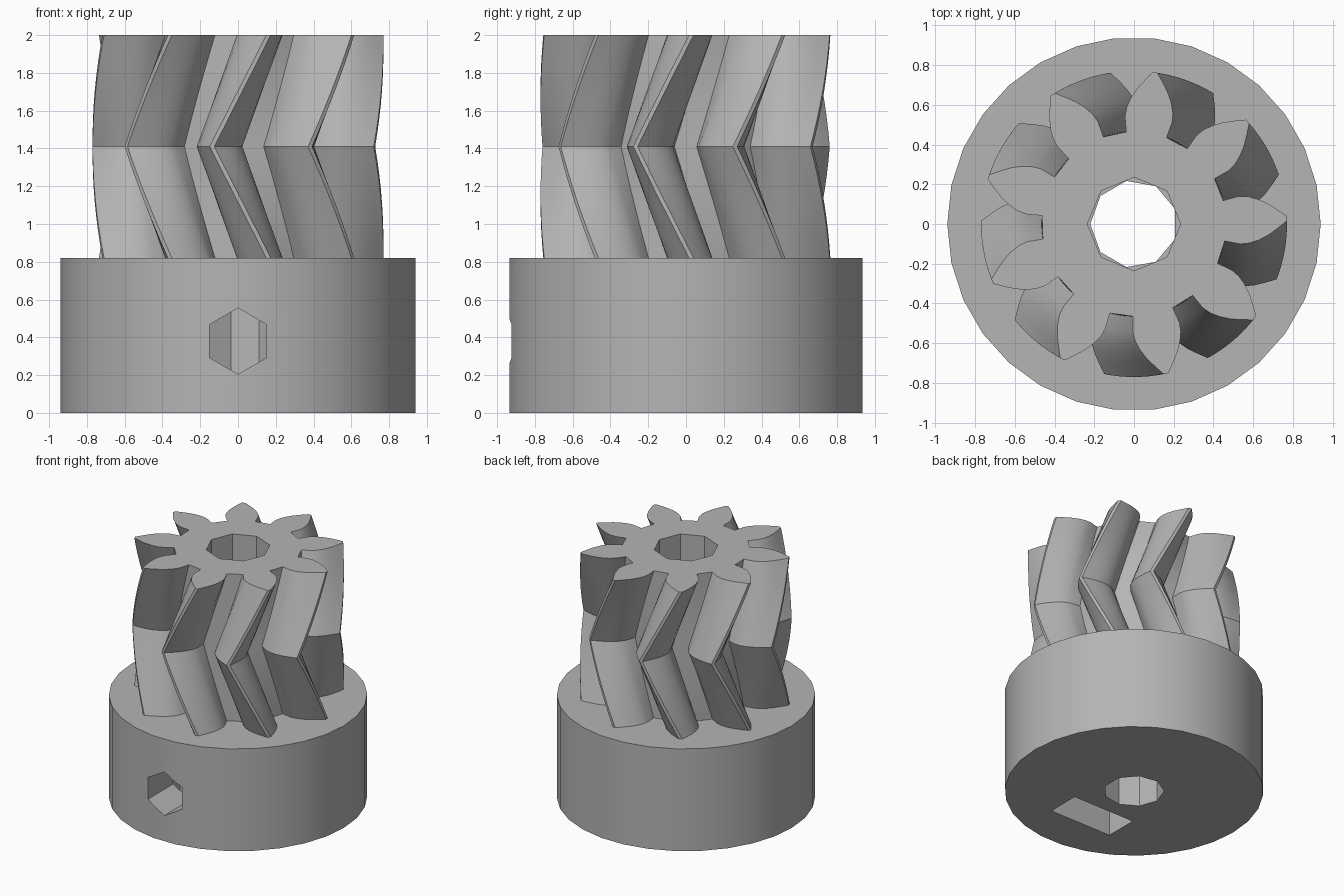
import bpy, bmesh, math
from mathutils import Matrix, Vector

cube = bpy.data.objects.get("Cube")
if cube:
    bpy.data.objects.remove(cube, do_unlink=True)

BASE_TOP, TOP = 0.82, 2.0
TEETH, TWIST, SLICES = 9, math.radians(22.4), 8
ROOT_R, FLANK_R, TIP_R = 0.465, 0.545, 0.77

grey = bpy.data.materials.new("plain grey")
grey.use_nodes = True
colour = (0.46, 0.46, 0.46, 1)
grey.diffuse_color = colour
grey.node_tree.nodes["Principled BSDF"].inputs["Base Color"].default_value = colour


def polygon(sides, radius, start=0):
    return [Vector((radius * math.cos(a), radius * math.sin(a)))
            for a in (math.radians(start) + math.tau * i / sides for i in range(sides))]


def loft(name, outline, layers, matrix=Matrix()):
    """Stack copies of an outline at (height, turn) layers and cap both ends."""
    bm = bmesh.new()
    rings = []
    for z, turn in layers:
        spin = Matrix.Rotation(turn, 2)
        rings.append([bm.verts.new((*(spin @ p), z)) for p in outline])
    for low, high in zip(rings, rings[1:]):
        for i in range(len(low)):
            j = (i + 1) % len(low)
            bm.faces.new((low[i], low[j], high[j], high[i]))
    bm.faces.new(rings[0][::-1])
    bm.faces.new(rings[-1])
    bm.transform(matrix)
    mesh = bpy.data.meshes.new(name)
    bm.to_mesh(mesh)
    bm.free()
    mesh.materials.append(grey)
    obj = bpy.data.objects.new(name, mesh)
    bpy.context.collection.objects.link(obj)
    return obj


def select(obj):
    bpy.ops.object.select_all(action='DESELECT')
    obj.select_set(True)
    bpy.context.view_layer.objects.active = obj


def cut(obj, cutter):
    cutter.hide_render = True
    mod = obj.modifiers.new("cut", 'BOOLEAN')
    mod.operation, mod.solver, mod.object = 'DIFFERENCE', 'EXACT', cutter
    select(obj)
    bpy.ops.object.modifier_apply(modifier=mod.name)
    bpy.data.objects.remove(cutter, do_unlink=True)


def gear_outline():
    """Involute teeth with straight radial feet."""
    root_angle = math.radians(12.7)
    flank = [(ROOT_R, root_angle)]
    for i in range(6):
        r = FLANK_R + (TIP_R - FLANK_R) * i / 5
        t = math.sqrt(max(0, (r / FLANK_R) ** 2 - 1))
        flank.append((r, max(root_angle - t + math.atan(t), math.radians(0.9))))
    tooth = [(r, -a) for r, a in flank] + [(r, a) for r, a in reversed(flank)]
    points = []
    for k in range(TEETH):
        centre = math.radians(2.1) + math.tau * k / TEETH
        points += [Vector((r * math.cos(centre + a), r * math.sin(centre + a)))
                   for r, a in tooth]
    return points


# Herringbone gear: the twist reverses at mid height
layers = []
for i in range(2 * SLICES + 1):
    f = i / (2 * SLICES)
    layers.append((BASE_TOP + (TOP - BASE_TOP) * f, -TWIST * (1 - abs(2 * f - 1))))
gear = loft("herringbone_gear", gear_outline(), layers)
cut(gear, loft("gear_bore", polygon(8, 0.235), [(0.5, 0), (2.5, 0)]))

# Round hub with its shaft bore
hub = loft("hub", polygon(30, 0.94), [(0, 0), (BASE_TOP, 0)])
cut(hub, loft("hub_bore", polygon(9, 0.22, 20), [(-1, 0), (1.5, 0)]))

# Set screw hole through the front of the hub
along_front = Matrix.Translation((0, 0, 0.38)) @ Matrix.Rotation(math.pi / 2, 4, 'X')
cut(hub, loft("screw_hole", polygon(6, 0.175, 30), [(0, 0), (1.2, 0)], along_front))

# Nut slot open at the underside, ending in a pointed hexagonal roof
slot = [Vector(p) for p in ((-0.275, -0.4), (0.275, -0.4), (0.275, 0.16),
                            (0, 0.318), (-0.275, 0.16))]
cut(hub, loft("nut_slot", slot, [(0.343, 0), (0.607, 0)], along_front))

for part in (gear, hub):
    select(part)
    bpy.ops.object.shade_smooth_by_angle(angle=math.radians(25))
